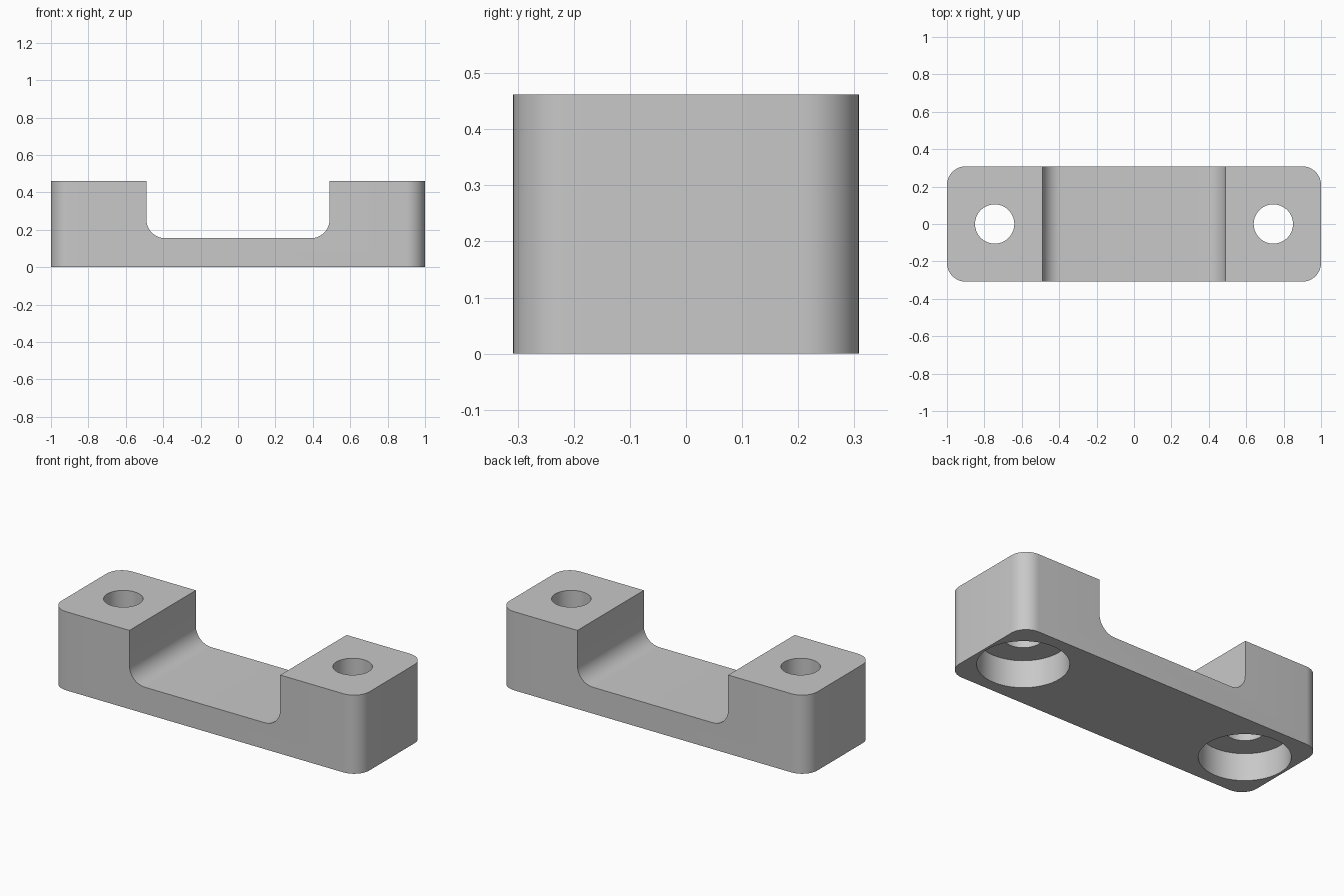
import bpy, bmesh, math

if "Cube" in bpy.data.objects:
    bpy.data.objects.remove(bpy.data.objects["Cube"])

L, W, H = 1.0, 0.308, 0.462      # half length, half width, height
R = 0.1                          # corner and fillet radius
NOTCH_X, NOTCH_Z = 0.49, 0.155   # saddle half width and floor height
HOLE_X = 0.745

grey = bpy.data.materials.new("plain grey")
grey.diffuse_color = (0.58, 0.58, 0.58, 1)
grey.use_nodes = True
grey.node_tree.nodes["Principled BSDF"].inputs["Base Color"].default_value = grey.diffuse_color


def arc(cx, cy, r, start, steps=12):
    """Quarter arc, counter-clockwise from the start angle in degrees."""
    angles = [math.radians(start + 90 * i / steps) for i in range(steps + 1)]
    return [(cx + r * math.cos(a), cy + r * math.sin(a)) for a in angles]


def prism(name, points, offset):
    """Extrude a closed loop of 3D points by an offset."""
    bm = bmesh.new()
    face = bm.faces.new([bm.verts.new(p) for p in points])
    out = bmesh.ops.extrude_face_region(bm, geom=[face])
    moved = [v for v in out["geom"] if isinstance(v, bmesh.types.BMVert)]
    bmesh.ops.translate(bm, verts=moved, vec=offset)
    bmesh.ops.recalc_face_normals(bm, faces=bm.faces)
    mesh = bpy.data.meshes.new(name)
    bm.to_mesh(mesh)
    bm.free()
    mesh.materials.append(grey)
    obj = bpy.data.objects.new(name, mesh)
    bpy.context.collection.objects.link(obj)
    return obj


def cylinder(name, x, r, z0, z1):
    ring = [(x + r * math.cos(math.tau * i / 64), r * math.sin(math.tau * i / 64), z0)
            for i in range(64)]
    return prism(name, ring, (0, 0, z1 - z0))


# Block with rounded vertical corners
outline = (arc(L - R, W - R, R, 0) + arc(R - L, W - R, R, 90)
           + arc(R - L, R - W, R, 180) + arc(L - R, R - W, R, 270))
block = prism("saddle_block", [(x, y, 0) for x, y in outline], (0, 0, H))

# Saddle cutter with filleted lower corners
saddle = ([(NOTCH_X, 0.8), (-NOTCH_X, 0.8)]
          + arc(R - NOTCH_X, NOTCH_Z + R, R, 180)
          + arc(NOTCH_X - R, NOTCH_Z + R, R, 270))
cutters = [prism("saddle_cutter", [(x, -0.5, z) for x, z in saddle], (0, 1, 0))]

# Through holes, with wide counterbores from below
for side in (-1, 1):
    cutters.append(cylinder("hole_cutter", side * HOLE_X, 0.105, -0.2, 0.8))
    cutters.append(cylinder("counterbore_cutter", side * HOLE_X, 0.24, -0.1, 0.16))

bpy.context.view_layer.objects.active = block
block.select_set(True)
for cutter in cutters:
    cutter.hide_render = True
    mod = block.modifiers.new("cut", 'BOOLEAN')
    mod.operation = 'DIFFERENCE'
    mod.solver = 'EXACT'
    mod.object = cutter
    bpy.ops.object.modifier_apply(modifier=mod.name)
for cutter in cutters:
    bpy.data.objects.remove(cutter)

bpy.ops.object.shade_smooth_by_angle(angle=math.radians(30))
